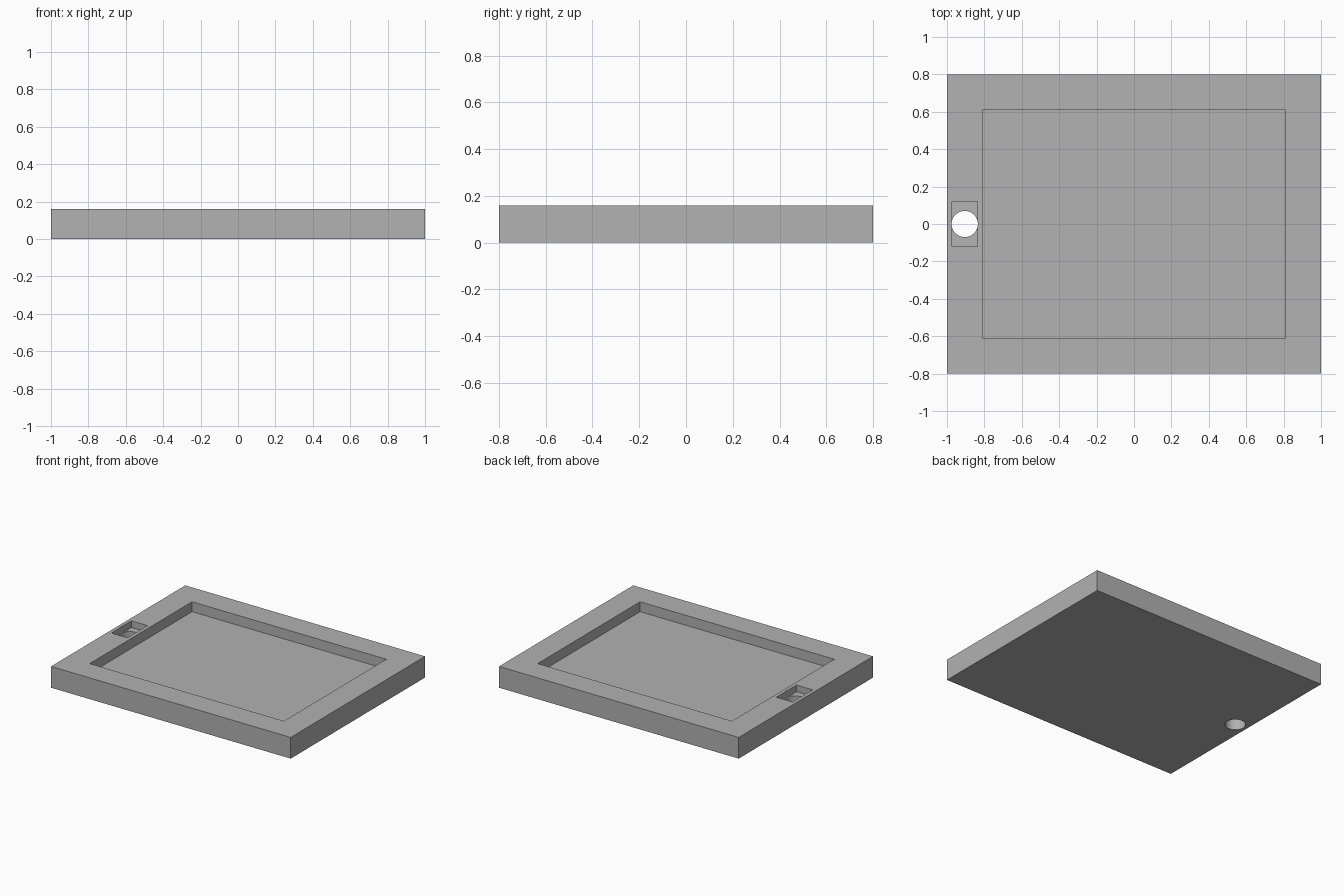
import bpy
import math

cube = bpy.data.objects.get("Cube")
if cube:
    bpy.data.objects.remove(cube, do_unlink=True)

grey = bpy.data.materials.new("plain_grey")
grey.use_nodes = True
colour = (0.445, 0.445, 0.445, 1)
grey.diffuse_color = colour
grey.node_tree.nodes["Principled BSDF"].inputs["Base Color"].default_value = colour

HEIGHT = 0.16


def box(name, x, size_x, size_y, bottom, top):
    bpy.ops.mesh.primitive_cube_add(size=1, location=(x, 0, (bottom + top) / 2))
    obj = bpy.context.object
    obj.name = name
    obj.scale = (size_x, size_y, top - bottom)
    bpy.ops.object.transform_apply(location=True, rotation=False, scale=True)
    obj.data.materials.append(grey)
    return obj


# Solid slab
tray = box("tray", 0, 2, 1.6, 0, HEIGHT)

# Wide shallow recess, small slot and round through hole
recess = box("recess_cutter", 0, 1.62, 1.22, HEIGHT - 0.075, HEIGHT + 0.1)
slot = box("slot_cutter", -0.905, 0.134, 0.24, HEIGHT - 0.05, HEIGHT + 0.1)
bpy.ops.mesh.primitive_cylinder_add(vertices=64, radius=0.07, depth=1, location=(-0.905, 0, 0))
hole = bpy.context.object
hole.name = "hole_cutter"
hole.data.materials.append(grey)

# Cut each opening and remove its cutter
bpy.ops.object.select_all(action="DESELECT")
bpy.context.view_layer.objects.active = tray
tray.select_set(True)
for cutter in (recess, slot, hole):
    cutter.hide_render = True
    mod = tray.modifiers.new(cutter.name, "BOOLEAN")
    mod.operation = "DIFFERENCE"
    mod.solver = "EXACT"
    mod.object = cutter
    bpy.ops.object.modifier_apply(modifier=mod.name)
    bpy.data.objects.remove(cutter, do_unlink=True)

# Smooth hole wall, sharp edges elsewhere
bpy.ops.object.shade_smooth_by_angle(angle=math.radians(30))
